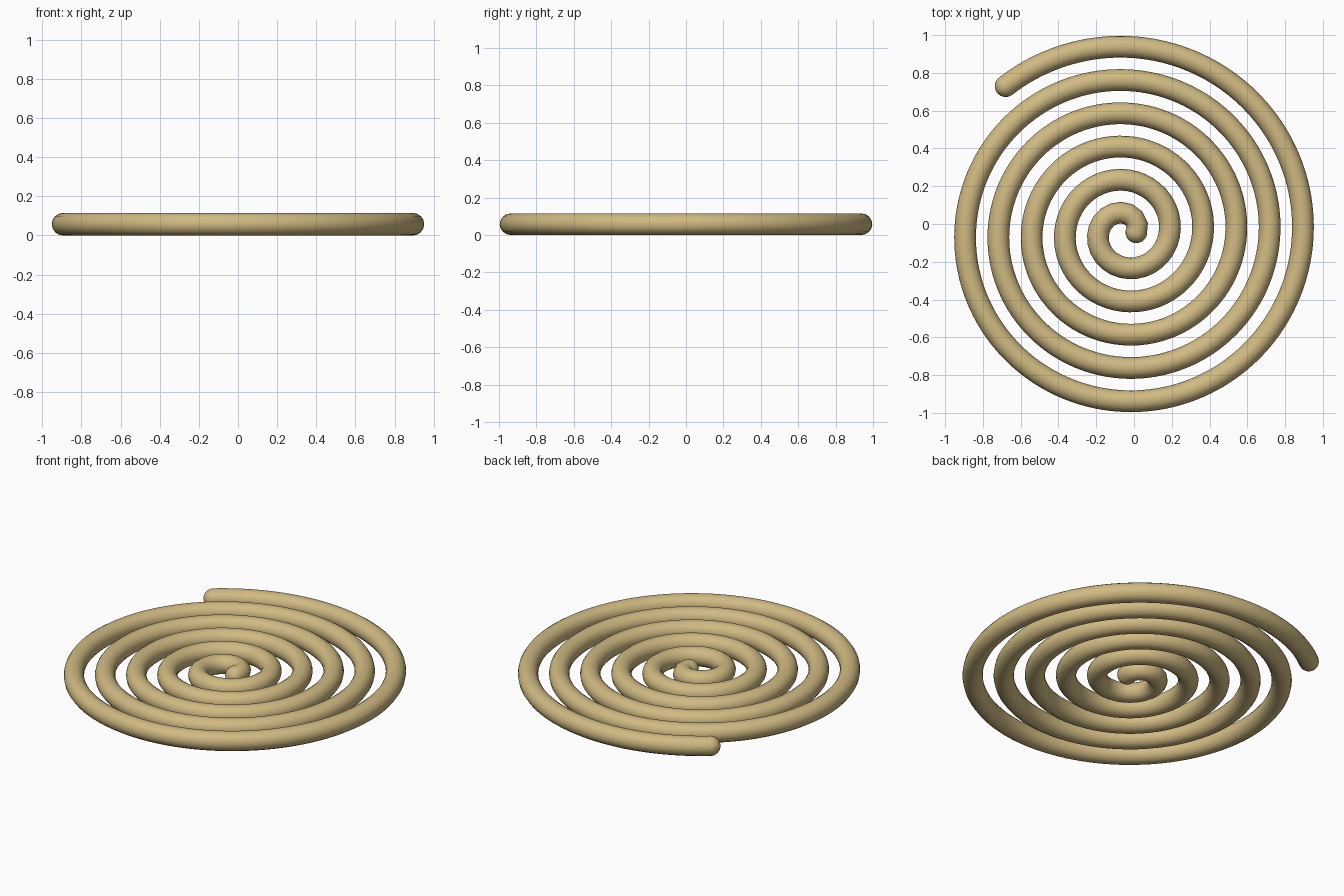
import bpy
import math
from mathutils import Vector

cube = bpy.data.objects.get("Cube")
if cube:
    bpy.data.objects.remove(cube, do_unlink=True)

TUBE = 0.0575                       # tube radius
PITCH = 0.1763                      # gap between neighbouring turns
START = 0.0565                      # spiral radius at the inner end
TURNS = 5 + 129.4 / 360
CENTRE = Vector((-0.044, -0.044, TUBE))
STEPS = 480
CAP_STEPS = 8


def spiral(turn):
    """Point on the flat spiral after the given number of turns."""
    r, a = START + PITCH * turn, 2 * math.pi * turn
    return CENTRE + Vector((r * math.cos(a), r * math.sin(a), 0))


def dome(turn, sign):
    """Points and radius factors for a rounded end, from the rim outwards."""
    tip = spiral(turn)
    out = (spiral(turn + sign * 0.001) - tip).normalized()
    angles = [math.radians(88) * i / CAP_STEPS for i in range(1, CAP_STEPS + 1)]
    return [(tip + out * TUBE * math.sin(a), math.cos(a)) for a in angles]


# Spiral path, evenly spaced along its length, with a dome at each end
r_end = START + PITCH * TURNS
path = dome(0, -1)[::-1]
for i in range(STEPS + 1):
    r = math.sqrt(START**2 + (r_end**2 - START**2) * i / STEPS)
    path.append((spiral((r - START) / PITCH), 1.0))
path += dome(TURNS, 1)

# Round tube swept along the path
curve = bpy.data.curves.new("spiral_coil", "CURVE")
curve.dimensions = "3D"
curve.twist_mode = "Z_UP"
curve.bevel_depth = TUBE
curve.bevel_resolution = 6
curve.use_fill_caps = True
spline = curve.splines.new("POLY")
spline.points.add(len(path) - 1)
for point, (co, radius) in zip(spline.points, path):
    point.co = (*co, 1)
    point.radius = radius
spline.use_smooth = True

# Single tan colour
tan = bpy.data.materials.new("tan")
tan.use_nodes = True
colour = (0.63, 0.49, 0.225, 1)
tan.diffuse_color = colour
bsdf = tan.node_tree.nodes["Principled BSDF"]
bsdf.inputs["Base Color"].default_value = colour
bsdf.inputs["Roughness"].default_value = 0.6
curve.materials.append(tan)

coil = bpy.data.objects.new("spiral_coil", curve)
bpy.context.collection.objects.link(coil)

# Turn the swept tube into a smooth mesh
bpy.ops.object.select_all(action="DESELECT")
coil.select_set(True)
bpy.context.view_layer.objects.active = coil
bpy.ops.object.convert(target="MESH")
bpy.ops.object.shade_smooth()
